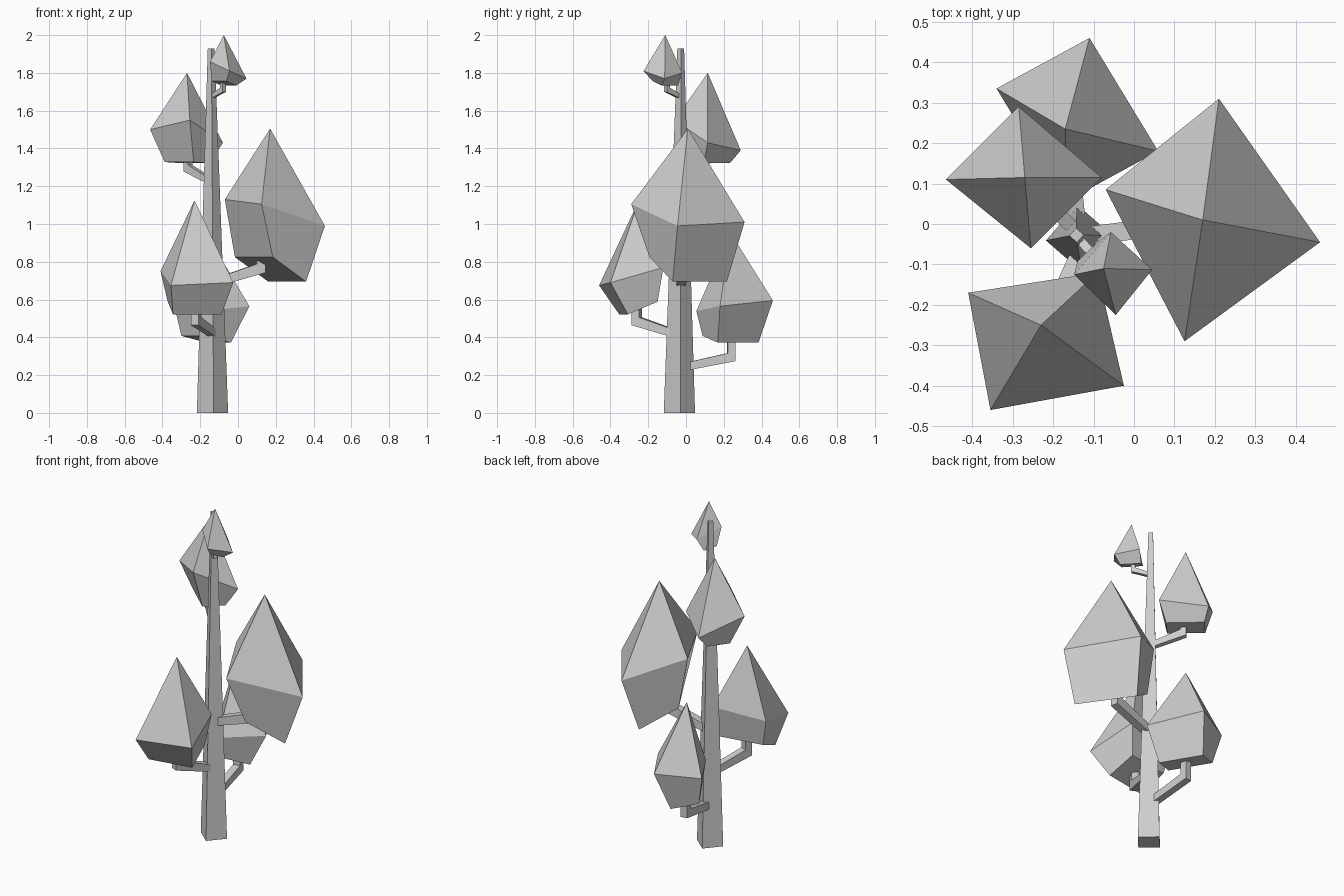
import bpy, bmesh, math
from mathutils import Vector

cube = bpy.data.objects.get("Cube")
if cube:
    bpy.data.objects.remove(cube, do_unlink=True)

grey = bpy.data.materials.new("plain_grey")
grey.use_nodes = True
tone = (0.62, 0.62, 0.62, 1)
grey.diffuse_color = tone
grey.node_tree.nodes["Principled BSDF"].inputs["Base Color"].default_value = tone


def loft(name, rings, tip=None):
    """Join rings of four points into a flat-shaded solid, closed by a cap or a tip."""
    bm = bmesh.new()
    loops = [[bm.verts.new(p) for p in ring] for ring in rings]
    for low, high in zip(loops, loops[1:]):
        for i in range(4):
            j = (i + 1) % 4
            bm.faces.new((low[i], low[j], high[j], high[i]))
    bm.faces.new(loops[0][::-1])
    if tip:
        top = bm.verts.new(tip)
        for i in range(4):
            bm.faces.new((loops[-1][i], loops[-1][(i + 1) % 4], top))
    else:
        bm.faces.new(loops[-1])
    bmesh.ops.recalc_face_normals(bm, faces=bm.faces)
    mesh = bpy.data.meshes.new(name)
    bm.to_mesh(mesh)
    bm.free()
    mesh.materials.append(grey)
    obj = bpy.data.objects.new(name, mesh)
    bpy.context.collection.objects.link(obj)
    return obj


def square(center, radius, turn):
    """Four corners of a level square."""
    c = Vector(center)
    return [c + radius * Vector((math.cos(turn + i * math.pi / 2),
                                 math.sin(turn + i * math.pi / 2), 0)) for i in range(4)]


def crown(name, tip, ring, angle, size, base_back):
    """Faceted crown: tip, widest ring and a tilted base lower on its outer side."""
    tip = Vector(tip)
    a = math.radians(angle)
    out = Vector((math.cos(a), math.sin(a), 0))
    side = Vector((-out.y, out.x, 0))
    up = Vector((0, 0, 1))
    base = [tip + size * (side * u + out * v + up * w) for u, v, w in (
        (-0.175, 0.11, -0.81), (0.175, 0.11, -0.81),
        (0.175, -0.105, base_back), (-0.175, -0.105, base_back))]
    loft(name, [base, ring], tip)


def branch(name, start, knee, end_height, half):
    """Square limb that leaves the trunk, bends at a knee and rises into a crown."""
    start, knee = Vector(start), Vector(knee)
    end = Vector((knee.x, knee.y, end_height))
    out = Vector((knee.x - start.x, knee.y - start.y, 0)).normalized()
    side = Vector((-out.y, out.x, 0)) * half
    up = Vector((0, 0, half))
    rings = []
    for point, across in ((start, up), (knee, up - out * half), (end, -out * half)):
        rings.append([point + side + across, point - side + across,
                      point - side - across, point + side - across])
    loft(name, rings)


# Tapered four-sided trunk
loft("trunk", [square((-0.135, -0.035, 0), 0.083, 0.07),
               square((-0.142, -0.028, 1.93), 0.018, 0.07)])

# Crowns, ring corners run counterclockwise from the lowest one
crown("large_left_crown", (0.17, 0.01, 1.505),
      [(0.46, -0.045, 0.99), (0.21, 0.31, 1.01), (-0.07, 0.085, 1.13), (0.125, -0.29, 1.105)],
      35, 1, -0.68)
crown("front_crown", (-0.23, -0.25, 1.125),
      [(-0.355, -0.46, 0.675), (-0.025, -0.4, 0.69), (-0.09, -0.12, 0.77), (-0.41, -0.17, 0.75)],
      -80, 0.745, -0.72)
crown("upper_back_crown", (-0.27, 0.115, 1.8),
      [(-0.08, 0.115, 1.43), (-0.285, 0.29, 1.39), (-0.465, 0.11, 1.5), (-0.255, -0.06, 1.55)],
      48, 0.59, -0.8)
crown("lower_back_crown", (-0.17, 0.235, 0.955),
      [(0.06, 0.18, 0.565), (-0.11, 0.46, 0.595), (-0.34, 0.335, 0.58), (-0.17, 0.055, 0.54)],
      31, 0.72, -0.76)
crown("top_crown", (-0.075, -0.11, 2),
      [(0.045, -0.113, 1.77), (-0.057, -0.02, 1.8), (-0.148, -0.125, 1.86), (-0.045, -0.225, 1.81)],
      43, 0.33, -0.74)

# Branches
branch("large_left_branch", (-0.12, -0.03, 0.69), (0.12, 0, 0.765), 0.85, 0.023)
branch("front_branch", (-0.13, -0.06, 0.42), (-0.22, -0.26, 0.485), 0.6, 0.021)
branch("upper_back_branch", (-0.15, -0.01, 1.23), (-0.265, 0.1, 1.295), 1.38, 0.017)
branch("lower_back_branch", (-0.14, 0, 0.245), (-0.165, 0.24, 0.295), 0.45, 0.021)
branch("top_branch", (-0.138, -0.035, 1.675), (-0.08, -0.1, 1.71), 1.77, 0.011)
